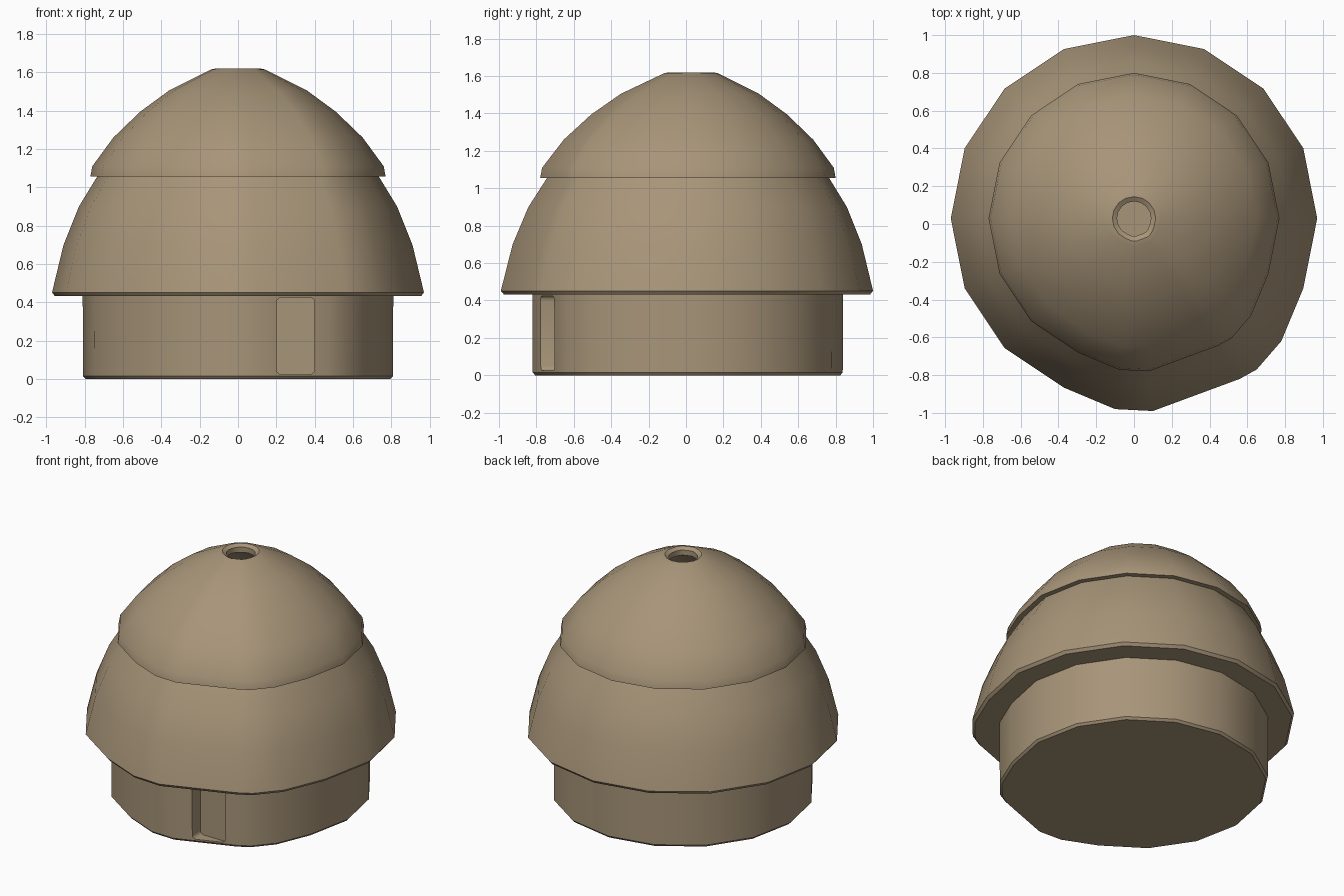
import bpy, bmesh
from math import cos, sin, radians

if "Cube" in bpy.data.objects:
    bpy.data.objects.remove(bpy.data.objects["Cube"])

# One clay colour for the whole hut
clay = bpy.data.materials.new("tan clay")
clay.use_nodes = True
COLOUR = (0.39, 0.30, 0.19, 1)
clay.diffuse_color = COLOUR
clay.node_tree.nodes["Principled BSDF"].inputs["Base Color"].default_value = COLOUR

# Plan outline: a sixteen-sided round with a bulged, flattened front by the door
R = 0.97
CENTRE_Y = 0.03
plan = [(cos(radians(22.5 * k)), sin(radians(22.5 * k))) for k in range(-1, 12)]
front = [(-0.1, -1.01), (0.1, -1.02), (0.56, -0.85), (0.65, -0.8), (0.78, -0.65)]
plan += [(x / R, y / R) for x, y in front]


def finish(bm, name):
    bmesh.ops.recalc_face_normals(bm, faces=bm.faces)
    mesh = bpy.data.meshes.new(name)
    bm.to_mesh(mesh)
    bm.free()
    mesh.materials.append(clay)
    obj = bpy.data.objects.new(name, mesh)
    bpy.context.collection.objects.link(obj)
    return obj


def select_only(obj):
    bpy.ops.object.select_all(action='DESELECT')
    obj.select_set(True)
    bpy.context.view_layer.objects.active = obj


def loft(name, profile, closed):
    """Sweep a (radius, height) profile round the plan outline."""
    bm = bmesh.new()
    rings = [[bm.verts.new((x * r, y * r + CENTRE_Y, z)) for x, y in plan]
             for r, z in profile]
    pairs = list(zip(rings, rings[1:]))
    if closed:
        pairs.append((rings[-1], rings[0]))
    else:
        bm.faces.new(rings[0])
        bm.faces.new(rings[-1])
    n = len(plan)
    for a, b in pairs:
        for i in range(n):
            j = (i + 1) % n
            bm.faces.new((a[i], a[j], b[j], b[i]))
    return finish(bm, name)


# Hollow wall with a floor
wall = loft("wall", [(0.795, 0), (0.808, 0.015), (0.81, 0.44), (0.66, 0.44), (0.66, 0.03)], False)

# Lower roof shell with a thin eave
roof = loft("lower_roof", [(0.78, 0.433), (0.955, 0.433), (0.97, 0.452), (0.91, 0.70),
                           (0.83, 0.90), (0.72, 1.08), (0.64, 1.08), (0.78, 0.70)], True)

# Upper roof shell with a smoke hole
cap = loft("upper_roof", [(0.62, 1.056), (0.77, 1.056), (0.76, 1.11), (0.65, 1.26),
                          (0.51, 1.395), (0.36, 1.505), (0.14, 1.615), (0.115, 1.62),
                          (0.09, 1.605), (0.09, 1.57), (0.32, 1.45), (0.58, 1.2)], True)

# Recessed doorway with rounded corners
bm = bmesh.new()
bmesh.ops.create_cube(bm, size=1)
for v in bm.verts:
    v.co.x = 0.3 + v.co.x * 0.2
    v.co.y = -0.795 + v.co.y * 0.21
    v.co.z = 0.225 + v.co.z * 0.40
depth_edges = [e for e in bm.edges if abs(e.verts[0].co.y - e.verts[1].co.y) > 0.1]
bmesh.ops.bevel(bm, geom=depth_edges, offset=0.025, segments=3, profile=0.5, affect='EDGES')
cutter = finish(bm, "door_cutter")
cutter.hide_render = True
cut = wall.modifiers.new("doorway", 'BOOLEAN')
cut.operation = 'DIFFERENCE'
cut.solver = 'EXACT'
cut.object = cutter
select_only(wall)
bpy.ops.object.modifier_apply(modifier=cut.name)
bpy.data.objects.remove(cutter)

# Soft shading round the hut, crisp at eaves and doorway
for part in (wall, roof, cap):
    select_only(part)
    bpy.ops.object.shade_smooth_by_angle(angle=radians(38))
